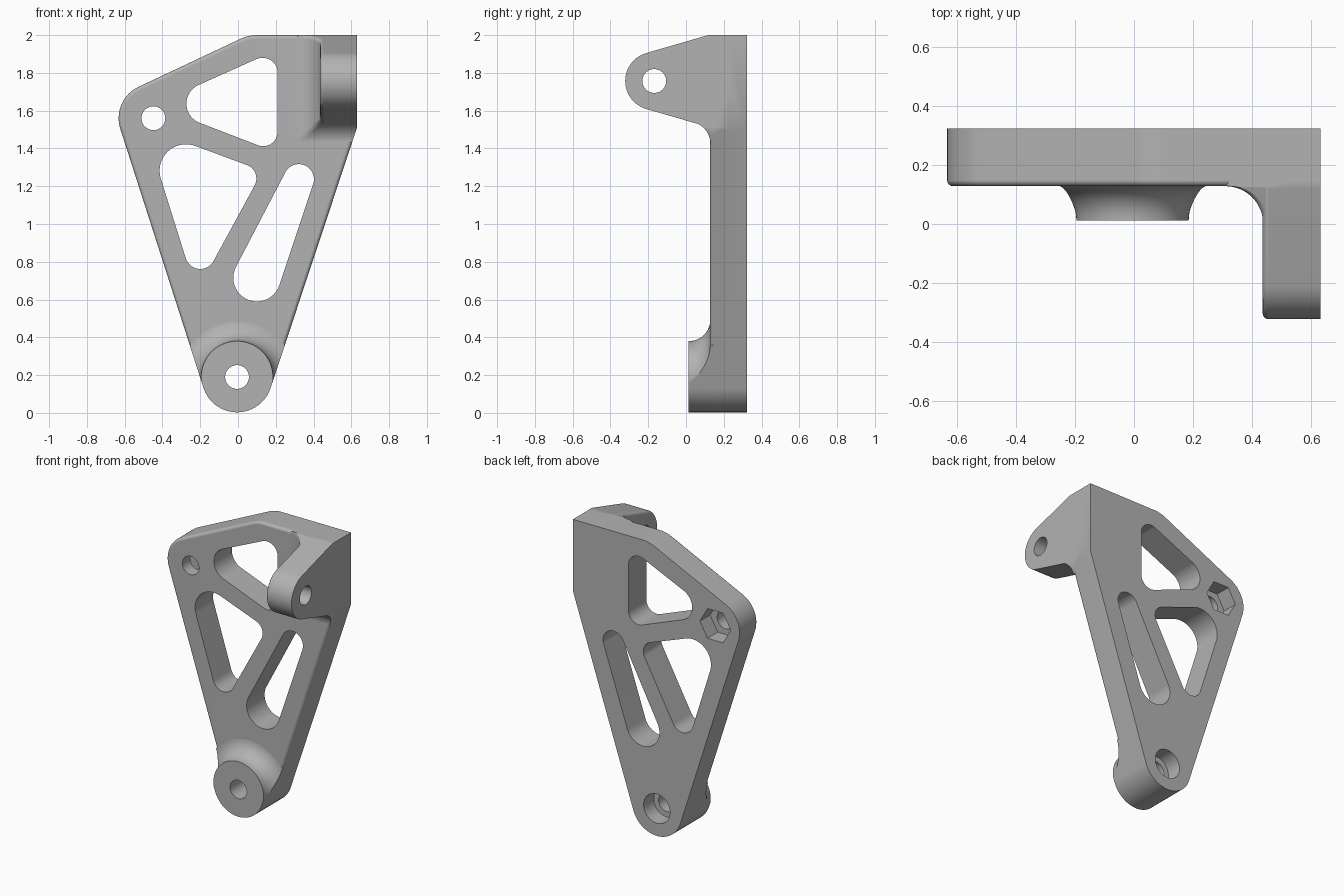
import bpy
import bmesh
from math import sin, cos, pi, acos, atan2, hypot, ceil, sqrt

if "Cube" in bpy.data.objects:
    bpy.data.objects.remove(bpy.data.objects["Cube"], do_unlink=True)

FRONT, BACK = 0.128, 0.323       # plate faces along y
RIM = 0.02                       # rounding of the front rim
ARM_X, ARM_Y, ARM_Z = 0.435, -0.168, 1.757
BOSS = (-0.005, 0.19)
PIVOT = (-0.448, 1.56)


def hull(circles, inset=0.0):
    """Outline wrapped counter-clockwise round (u, v, radius) circles; radius 0 is a sharp corner."""
    count = len(circles)
    normals = []
    for i, (u, v, r) in enumerate(circles):
        u2, v2, r2 = circles[(i + 1) % count]
        du, dv = u2 - u, v2 - v
        normals.append(atan2(dv, du) - acos((r - r2) / hypot(du, dv)))
    points = []
    for i, (u, v, r) in enumerate(circles):
        start = normals[i - 1]
        sweep = (normals[i] - start) % (2 * pi)
        if r == 0:
            reach = -inset / cos(sweep / 2)
            angles = [start + sweep / 2]
        else:
            reach = r - inset
            steps = max(2, ceil(sweep / 0.12))
            angles = [start + sweep * k / steps for k in range(steps + 1)]
        points += [(u + reach * cos(a), v + reach * sin(a)) for a in angles]
    return points


def ring(centre, radius, sides=48):
    return [(centre[0] + radius * cos(2 * pi * k / sides),
             centre[1] + radius * sin(2 * pi * k / sides)) for k in range(sides)]


def loft(name, sections, axis="y"):
    """Solid through (depth, outline) sections stacked along the axis."""
    bm = bmesh.new()
    loops = []
    for d, outline in sections:
        loops.append([bm.verts.new((u, d, v) if axis == "y" else (d, u, v)) for u, v in outline])
    for a, b in zip(loops, loops[1:]):
        for i in range(len(a)):
            bm.faces.new((a[i - 1], a[i], b[i], b[i - 1]))
    bm.faces.new(loops[0])
    bm.faces.new(loops[-1])
    bmesh.ops.recalc_face_normals(bm, faces=bm.faces)
    mesh = bpy.data.meshes.new(name)
    bm.to_mesh(mesh)
    bm.free()
    obj = bpy.data.objects.new(name, mesh)
    bpy.context.collection.objects.link(obj)
    return obj


def prism(name, outline, start, end, axis="y"):
    return loft(name, [(start, outline), (end, outline)], axis)


def activate(obj):
    bpy.ops.object.select_all(action="DESELECT")
    obj.select_set(True)
    bpy.context.view_layer.objects.active = obj


def combine(target, other, operation):
    """Apply a boolean and remove the second solid."""
    mod = target.modifiers.new("boolean", "BOOLEAN")
    mod.operation = operation
    mod.solver = "EXACT"
    mod.object = other
    activate(target)
    bpy.ops.object.modifier_apply(modifier=mod.name)
    bpy.data.objects.remove(other, do_unlink=True)


def rounded_start(depth, circles):
    """Sections that round the rim of an outline starting at the given depth."""
    return [(depth + RIM * (1 - sin(t)), hull(circles, RIM * (1 - cos(t))))
            for t in (pi / 2 * (1 - k / 4) for k in range(5))]


# Main plate with a rounded front rim
plate_shape = [(*BOSS, 0.187), (0.63, 1.51, 0), (0.63, 2.0, 0), (0.1, 1.8, 0.2), (*PIVOT, 0.184)]
bracket = loft("bracket", rounded_start(FRONT, plate_shape) + [(BACK, hull(plate_shape))])

# Lower boss, flaring into the plate
flare = 0.113
boss_sections = [(0.012, ring(BOSS, 0.19, 96))]
for k in range(13):
    t = pi / 2 * k / 12
    boss_sections.append((FRONT - flare * (1 - sin(t)) + 0.0005, ring(BOSS, 0.19 + flare * (1 - cos(t)), 96)))
boss_sections.append((0.2, ring(BOSS, 0.19 + flare, 96)))
extras = loft("boss", boss_sections)

# Side arm with a rounded nose
slope = 0.29
tail = 0.245 + slope * 0.1
arm_shape = [(ARM_Y, ARM_Z, 0.154), (0.225, ARM_Z - tail, 0), (0.225, ARM_Z + tail, 0)]
arm = loft("arm", rounded_start(ARM_X, arm_shape) + [(0.75, hull(arm_shape))], axis="x")

# Concave blend from the arm into the plate
blend, under = 0.128, 0.08


def blend_section(y, spread):
    half = 0.243 + slope * (y - 0.125)
    past = max(0.0, y - (FRONT - under))
    drop = under - sqrt(max(0.0, under ** 2 - past ** 2))
    left = ARM_X + 0.002 - spread + RIM
    low, high = ARM_Z - half - drop, ARM_Z + half
    return hull([(left, low + RIM, RIM), (0.75, low, 0), (0.75, high, 0), (left, high - RIM, RIM)])


blend_sections = []
for k in range(13):
    t = pi / 2 * k / 12
    y = FRONT - blend * (1 - sin(t))
    blend_sections.append((y, blend_section(y, blend * (1 - cos(t)))))
blend_sections.append((0.18, blend_sections[-1][1]))
arm_blend = loft("arm_blend", blend_sections)

# Trim the additions to the plate outline and merge them
combine(extras, arm, "UNION")
combine(extras, arm_blend, "UNION")
combine(extras, prism("trim", hull(plate_shape), -0.6, 0.3), "INTERSECT")
combine(bracket, extras, "UNION")

# Weight-saving windows
windows = [
    [(-0.165, 1.637, 0.108), (0.133, 1.489, 0.077), (0.13, 1.8, 0.08)],
    [(-0.2, 0.842, 0.08), (0.02, 1.24, 0.077), (-0.275, 1.282, 0.14)],
    [(0.1, 0.715, 0.125), (0.322, 1.237, 0.08)],
]
for shape in windows:
    combine(bracket, prism("window_cutter", hull(shape), 0.0, 0.5), "DIFFERENCE")

# Bolt holes, round counterbore and hexagonal nut pocket
for centre, sides, radius in ((BOSS, 48, 0.1), (PIVOT, 6, 0.117)):
    combine(bracket, prism("bolt_cutter", ring(centre, 0.063), -0.6, 0.5), "DIFFERENCE")
    combine(bracket, prism("pocket_cutter", ring(centre, radius, sides), 0.213, 0.5), "DIFFERENCE")
combine(bracket, prism("arm_hole_cutter", ring((ARM_Y, ARM_Z), 0.063), 0.2, 0.9, "x"), "DIFFERENCE")

# Tidy the merged mesh and shade it
bm = bmesh.new()
bm.from_mesh(bracket.data)
bmesh.ops.remove_doubles(bm, verts=bm.verts, dist=0.00002)
bm.to_mesh(bracket.data)
bm.free()

grey = bpy.data.materials.new("plain_grey")
grey.use_nodes = True
colour = (0.45, 0.45, 0.45, 1.0)
grey.diffuse_color = colour
grey.node_tree.nodes["Principled BSDF"].inputs["Base Color"].default_value = colour
bracket.data.materials.clear()
bracket.data.materials.append(grey)
for face in bracket.data.polygons:
    face.material_index = 0

activate(bracket)
bpy.ops.object.shade_smooth_by_angle(angle=pi / 6)
weighted = bracket.modifiers.new("weighted_normals", "WEIGHTED_NORMAL")
weighted.keep_sharp = True
